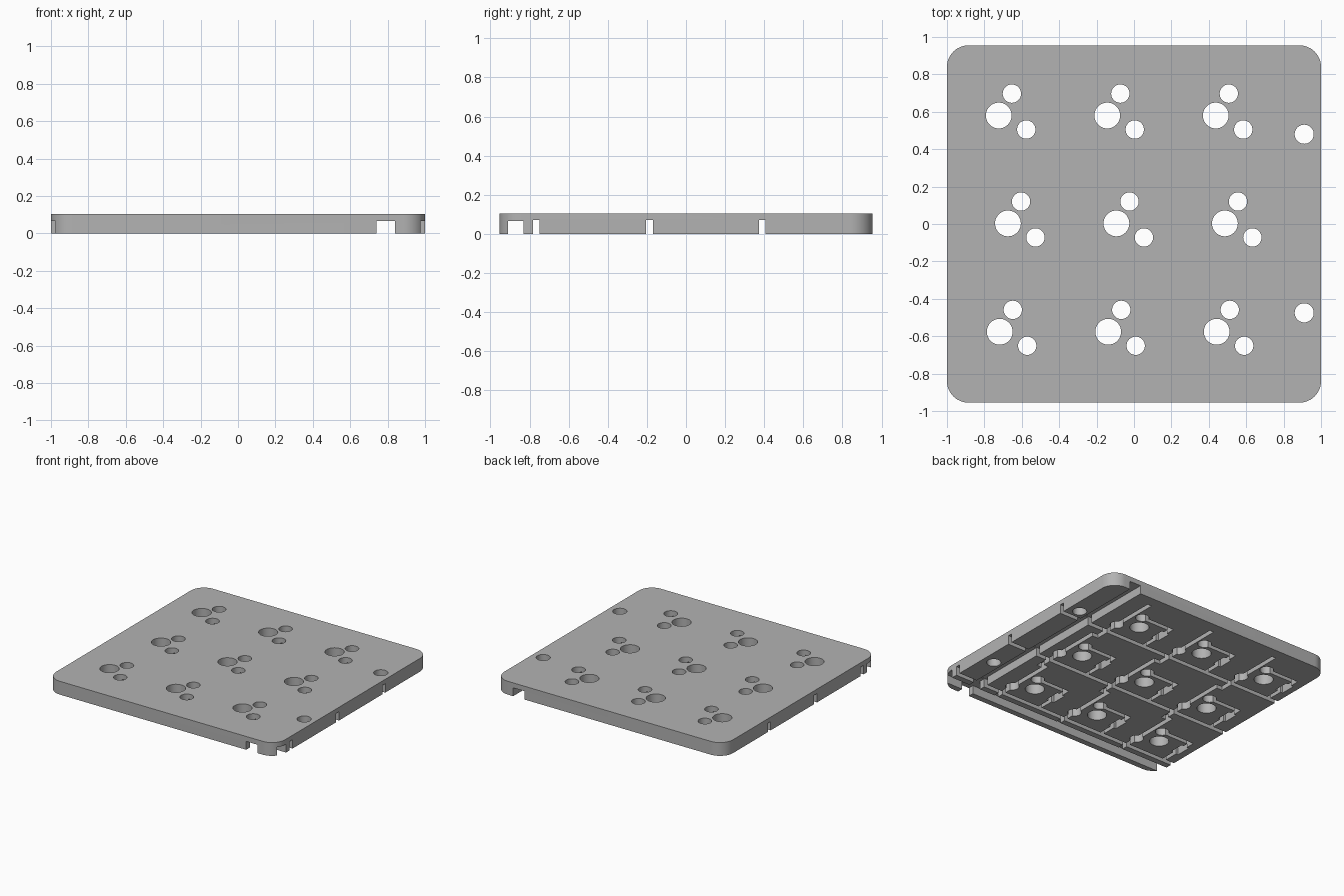
import bpy
import bmesh
import math
from mathutils import Matrix, Vector

cube = bpy.data.objects.get("Cube")
if cube:
    bpy.data.objects.remove(cube, do_unlink=True)

HEIGHT, HALF_X, HALF_Y, CORNER = 0.105, 1.0, 0.955, 0.115
DEPTH = 0.066
PITCH = 0.58

grey = bpy.data.materials.new("plain grey")
grey.use_nodes = True
colour = (0.45, 0.45, 0.45, 1)
grey.diffuse_color = colour
grey.node_tree.nodes["Principled BSDF"].inputs["Base Color"].default_value = colour


def make_object(name, bm):
    bmesh.ops.recalc_face_normals(bm, faces=bm.faces)
    mesh = bpy.data.meshes.new(name)
    bm.to_mesh(mesh)
    bm.free()
    mesh.materials.append(grey)
    obj = bpy.data.objects.new(name, mesh)
    bpy.context.collection.objects.link(obj)
    return obj


# Rounded plate, extruded from its outline
bm = bmesh.new()
outline = []
for i, (sx, sy) in enumerate([(1, 1), (-1, 1), (-1, -1), (1, -1)]):
    for k in range(13):
        a = math.radians(90 * i + 7.5 * k)
        outline.append(bm.verts.new((sx * (HALF_X - CORNER) + CORNER * math.cos(a),
                                     sy * (HALF_Y - CORNER) + CORNER * math.sin(a), 0)))
base = bm.faces.new(outline)
top = bmesh.ops.extrude_face_region(bm, geom=[base])
bmesh.ops.translate(bm, vec=(0, 0, HEIGHT),
                    verts=[v for v in top["geom"] if isinstance(v, bmesh.types.BMVert)])
plate = make_object("switch_plate", bm)


def cut(bm):
    """Subtract a shape from the plate."""
    cutter = make_object("cutter", bm)
    cutter.hide_render = True
    mod = plate.modifiers.new("cut", 'BOOLEAN')
    mod.operation = 'DIFFERENCE'
    mod.solver = 'EXACT'
    mod.object = cutter
    bpy.context.view_layer.objects.active = plate
    bpy.ops.object.modifier_apply(modifier=mod.name)
    bpy.data.objects.remove(cutter, do_unlink=True)


def groove(x0, x1, y0, y1, depth=DEPTH):
    bm = bmesh.new()
    size = Vector((x1 - x0, y1 - y0, depth + 0.1, 1))
    centre = Vector(((x0 + x1) / 2, (y0 + y1) / 2, (depth - 0.1) / 2))
    bmesh.ops.create_cube(bm, size=1, matrix=Matrix.Translation(centre) @ Matrix.Diagonal(size))
    cut(bm)


def hole(x, y, radius):
    bm = bmesh.new()
    bmesh.ops.create_cone(bm, cap_ends=True, segments=40, radius1=radius, radius2=radius,
                          depth=0.5, matrix=Matrix.Translation((x, y, 0)))
    cut(bm)


# Cable channels along the side and front
groove(0.74, 0.84, -1.2, 1.2)
groove(-1.2, 1.2, -0.91, -0.83)

# Rows of switches: y position and x of the first switch
rows = [(0.58, -0.723), (0.003, -0.674), (-0.576, -0.718)]
W = 0.0175

for row, (y, first_x) in enumerate(rows):
    # Row wire groove, open at both sides
    groove(-1.2, 1.2, y - 0.19 - W, y - 0.19 + W, 0.07)
    for col in range(3):
        x = first_x + col * PITCH
        # Column wire groove with a jog to the next staggered row
        wire = x + 0.147
        groove(wire - W, wire + W, y - 0.29, y + 0.29, 0.0655)
        if row < 2:
            other = rows[row + 1][1] + col * PITCH + 0.147
            groove(min(wire, other) - W, max(wire, other) + W,
                   y - 0.29 - W, y - 0.29 + W, 0.065)
        # Diode slot from the upper pin round to the row wire
        groove(x - 0.205, x + 0.07, y + 0.1, y + 0.132, 0.0645)
        groove(x - 0.208, x - 0.178, y - 0.19, y + 0.131, 0.064)
        groove(x - 0.227, x - 0.159, y - 0.06, y + 0.06, 0.0635)

# Switch stem and pin holes
for y, first_x in rows:
    for col in range(3):
        x = first_x + col * PITCH
        hole(x, y, 0.069)
        hole(x + 0.07, y + 0.117, 0.049)
        hole(x + 0.147, y - 0.075, 0.049)

# Mounting holes
for y in (0.48, -0.475):
    hole(0.91, y, 0.051)

# Smooth curved walls, sharp edges elsewhere
bpy.ops.object.select_all(action='DESELECT')
plate.select_set(True)
bpy.context.view_layer.objects.active = plate
bpy.ops.object.shade_smooth_by_angle(angle=math.radians(30))
